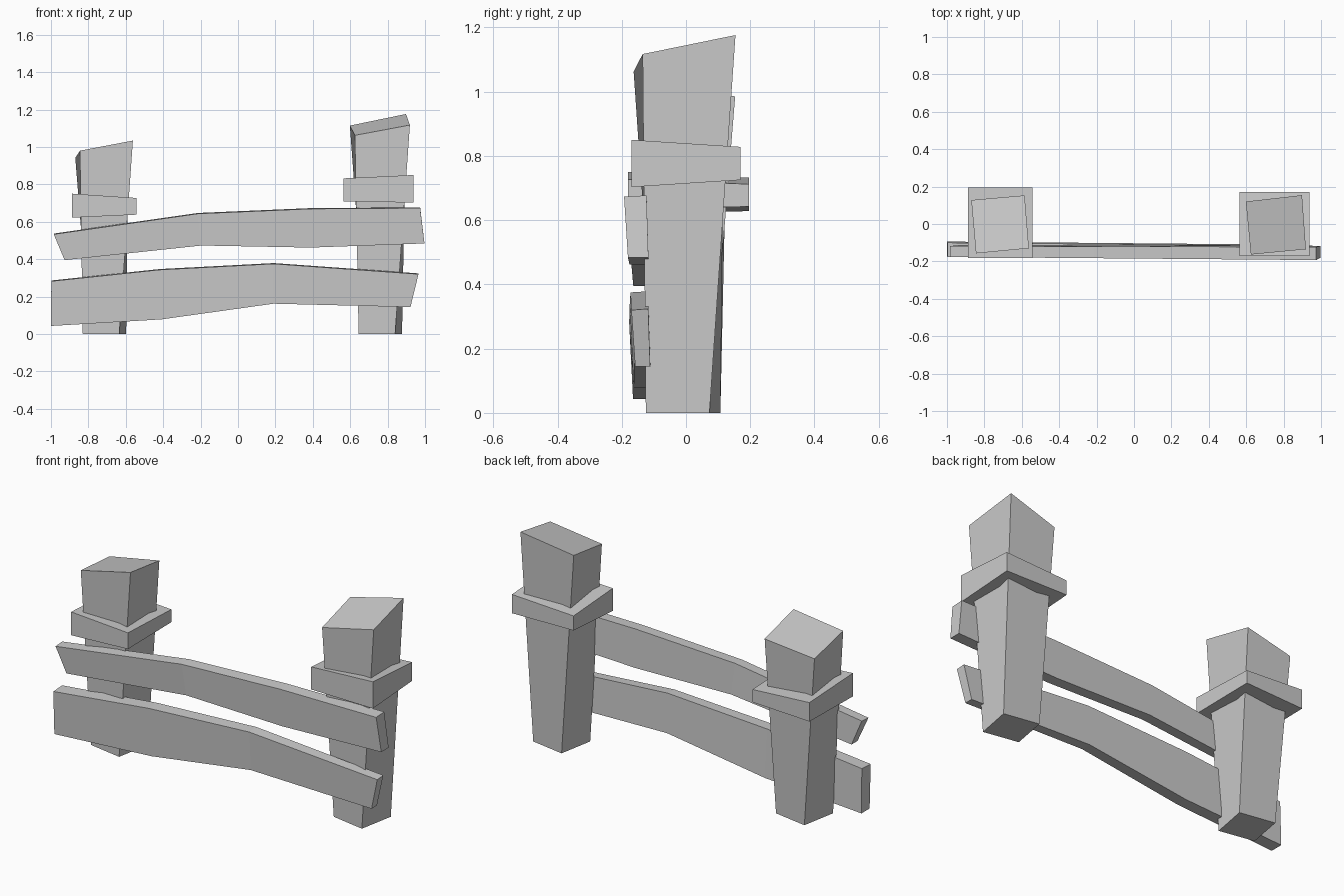
import bpy

if "Cube" in bpy.data.objects:
    bpy.data.objects.remove(bpy.data.objects["Cube"])


def make_mesh(name, verts, faces):
    mesh = bpy.data.meshes.new(name)
    mesh.from_pydata(verts, [], faces)
    mesh.update()
    obj = bpy.data.objects.new(name, mesh)
    bpy.context.collection.objects.link(obj)
    return obj


def loft(name, rings):
    """Join four-sided rings into a closed solid (rings wound so normals face out)."""
    verts = [v for ring in rings for v in ring]
    faces = [(3, 2, 1, 0)]
    for r in range(len(rings) - 1):
        a, b = r * 4, r * 4 + 4
        faces += [(a + i, a + (i + 1) % 4, b + (i + 1) % 4, b + i) for i in range(4)]
    n = len(verts)
    faces.append((n - 4, n - 3, n - 2, n - 1))
    return make_mesh(name, verts, faces)


# Twisted, flaring posts: corner order is front left, front right, back right, back left
FOOT = [(0, -0.09), (0.195, -0.125), (0.232, 0.073), (0.036, 0.107)]


def post(name, foot_x, top):
    loft(name, [[(foot_x + x, y, 0) for x, y in FOOT], top])


post("left_post", -0.83, [(-0.845, -0.157, 0.98), (-0.562, -0.13, 1.034),
                          (-0.585, 0.153, 0.985), (-0.87, 0.128, 0.942)])
post("right_post", 0.645, [(0.625, -0.163, 1.062), (0.919, -0.135, 1.117),
                           (0.898, 0.154, 1.176), (0.598, 0.12, 1.114)])


# Uneven collars round the posts
def collar(name, x0, x1, y0, y1, low, high):
    plan = [(x0, y0), (x1, y0), (x1, y1), (x0, y1)]
    loft(name, [[(x, y, z) for (x, y), z in zip(plan, level)] for level in (low, high)])


collar("left_collar", -0.887, -0.542, -0.181, 0.196,
       (0.622, 0.638, 0.642, 0.628), (0.75, 0.727, 0.712, 0.732))
collar("right_collar", 0.564, 0.938, -0.17, 0.17,
       (0.708, 0.703, 0.725, 0.73), (0.832, 0.85, 0.828, 0.81))


# Bent rails nailed across the front; front and back depth vary along the length
def rail(name, top, bottom, front, back):
    rings = []
    for (xt, zt), (xb, zb) in zip(top, bottom):
        t = (xt + 1) / 2
        yf = front[0] + (front[1] - front[0]) * t
        yb = back[0] + (back[1] - back[0]) * t
        rings.append([(xb, yf + 0.012, zb), (xb, yb + 0.006, zb),
                      (xt, yb, zt + 0.004), (xt, yf, zt)])
    loft(name, rings)


rail("upper_rail",
     [(-0.985, 0.533), (-0.215, 0.643), (0.39, 0.669), (0.974, 0.673)],
     [(-0.927, 0.395), (-0.195, 0.473), (0.39, 0.462), (0.997, 0.484)],
     (-0.176, -0.193), (-0.118, -0.123))
rail("lower_rail",
     [(-0.998, 0.282), (-0.42, 0.343), (0.19, 0.375), (0.965, 0.32)],
     [(-1.0, 0.043), (-0.41, 0.078), (0.19, 0.162), (0.922, 0.144)],
     (-0.177, -0.17), (-0.1, -0.118))
